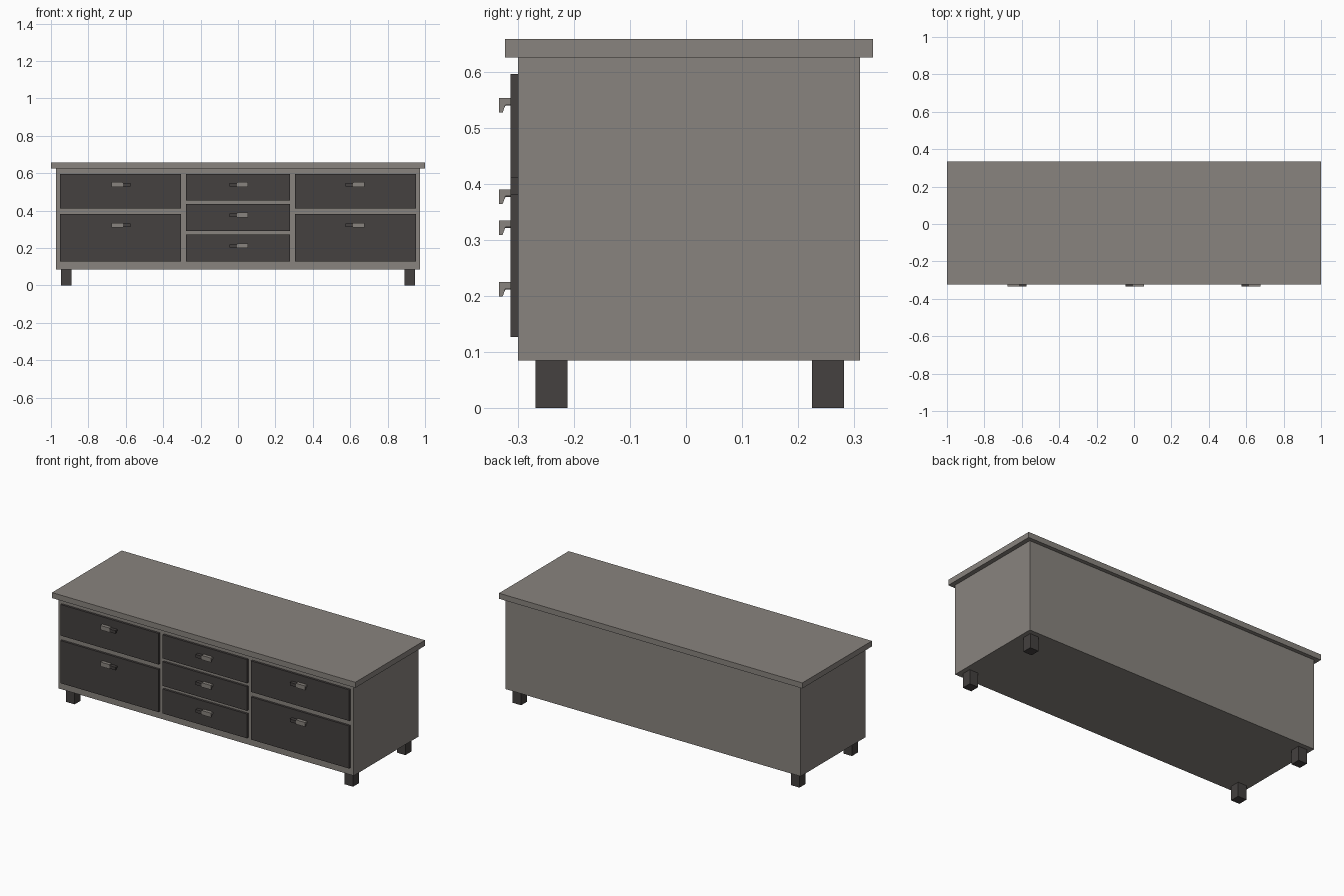
import bpy

if "Cube" in bpy.data.objects:
    bpy.data.objects.remove(bpy.data.objects["Cube"])


def material(name, rgb):
    m = bpy.data.materials.new(name)
    m.diffuse_color = (*rgb, 1)
    m.use_nodes = True
    m.node_tree.nodes["Principled BSDF"].inputs["Base Color"].default_value = m.diffuse_color
    return m


LIGHT = material("grey_wood", (0.25, 0.23, 0.21))
DARK = material("dark_wood", (0.058, 0.052, 0.050))


def make(name, verts, faces, mat):
    me = bpy.data.meshes.new(name)
    me.from_pydata(verts, [], faces)
    me.materials.append(mat)
    ob = bpy.data.objects.new(name, me)
    bpy.context.collection.objects.link(ob)
    return ob


def extrude_x(name, profile, x0, x1, mat):
    """Extrude a counter-clockwise (y, z) profile along x."""
    n = len(profile)
    verts = [(x, y, z) for x in (x0, x1) for y, z in profile]
    faces = [tuple(reversed(range(n))), tuple(range(n, 2 * n))]
    faces += [(i, (i + 1) % n, n + (i + 1) % n, n + i) for i in range(n)]
    return make(name, verts, faces, mat)


def box(name, x0, x1, y0, y1, z0, z1, mat):
    return extrude_x(name, [(y0, z0), (y1, z0), (y1, z1), (y0, z1)], x0, x1, mat)


def handle(x, top, side):
    # hooked grip: a taller light tab beside a slimmer dark bar
    hook = [(-0.333, -0.026), (-0.327, -0.026), (-0.322, -0.012),
            (-0.311, -0.012), (-0.311, 0), (-0.333, 0)]
    slim = [(y, -0.005 + z * 0.7) for y, z in hook]
    for name, prof, a, b, mat in (("handle_tab", hook, -0.010, 0.05, LIGHT),
                                  ("handle_bar", slim, -0.05, -0.010, DARK)):
        xs = sorted((x + side * a, x + side * b))
        extrude_x(name, [(y, top + z) for y, z in prof], *xs, mat)


# carcass and overhanging top
box("carcass", -0.973, 0.973, -0.30, 0.31, 0.085, 0.625, LIGHT)
box("top", -1, 1, -0.323, 0.333, 0.625, 0.658, LIGHT)

# legs
for s in (-1, 1):
    for name, y in (("front_leg", -0.2395), ("back_leg", 0.2535)):
        box(name, s * 0.918 - 0.0285, s * 0.918 + 0.0285,
            y - 0.0285, y + 0.0285, 0, 0.085, DARK)

# drawers: x centre, half width, [(bottom, top, handle top)], handle direction
side_rows = [(0.411, 0.596, 0.553), (0.127, 0.381, 0.335)]
mid_rows = [(0.455, 0.596, 0.553), (0.291, 0.435, 0.390), (0.127, 0.272, 0.225)]
for cx, half, rows, side in ((-0.6285, 0.3235, side_rows, -1),
                             (0, 0.278, mid_rows, 1),
                             (0.6285, 0.3235, side_rows, 1)):
    for z0, z1, top in rows:
        box("drawer_front", cx - half, cx + half, -0.313, -0.30, z0, z1, DARK)
        hx = 0.625 * (cx > 0) - 0.625 * (cx < 0)
        handle(hx + (0.004 if cx == 0 else 0), top, side)
